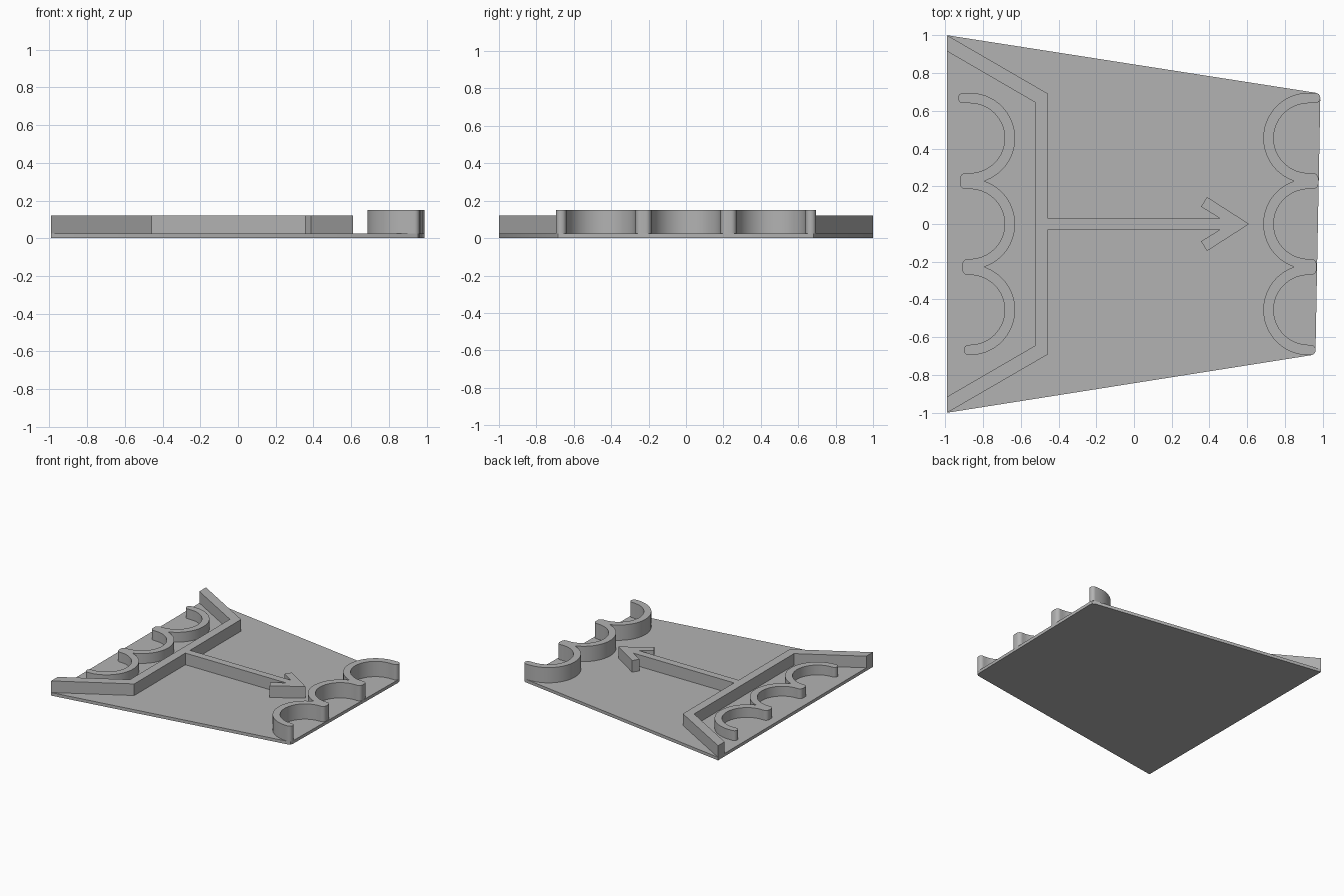
import bpy
import bmesh
from math import asin, cos, pi, radians, sin

cube = bpy.data.objects.get("Cube")
if cube:
    bpy.data.objects.remove(cube, do_unlink=True)

grey = bpy.data.materials.new("plain grey")
grey.use_nodes = True
colour = (0.45, 0.45, 0.45, 1)
grey.diffuse_color = colour
grey.node_tree.nodes["Principled BSDF"].inputs["Base Color"].default_value = colour

BASE = 0.025      # plate thickness
PITCH = 0.455     # spacing of the scallops
OUTER, INNER = 0.24, 0.185


def slab(name, outline, low, high):
    """Extrude a closed flat outline between two heights."""
    bm = bmesh.new()
    face = bm.faces.new([bm.verts.new((x, y, low)) for x, y in outline])
    out = bmesh.ops.extrude_face_region(bm, geom=[face])
    top = [v for v in out["geom"] if isinstance(v, bmesh.types.BMVert)]
    bmesh.ops.translate(bm, verts=top, vec=(0, 0, high - low))
    bmesh.ops.recalc_face_normals(bm, faces=bm.faces)
    mesh = bpy.data.meshes.new(name)
    bm.to_mesh(mesh)
    bm.free()
    mesh.materials.append(grey)
    obj = bpy.data.objects.new(name, mesh)
    bpy.context.collection.objects.link(obj)
    bpy.ops.object.select_all(action="DESELECT")
    obj.select_set(True)
    bpy.context.view_layer.objects.active = obj
    bpy.ops.object.shade_smooth_by_angle(angle=radians(30))
    return obj


def arc(cx, cy, r, start, end, steps):
    angles = [start + (end - start) * i / steps for i in range(steps + 1)]
    return [(cx + r * cos(a), cy + r * sin(a)) for a in angles]


def cap(tip, low, high):
    """Rounded end of a scallop arm, from its lower to its upper edge."""
    r = min(0.03, (high - low) / 2 - 0.001)
    return (arc(tip - r, low + r, r, -pi / 2, 0, 6)
            + arc(tip - r, high - r, r, 0, pi / 2, 6))


def scallops(cx, tips, side):
    """Three joined half rings opening to one side; tips run from -y to +y."""
    cusp = asin(PITCH / 2 / OUTER)
    points = []
    for row in (1, 0, -1):
        start = pi / 2 if row == 1 else pi - cusp
        end = 3 * pi / 2 if row == -1 else pi + cusp
        ring = arc(cx, row * PITCH, OUTER, start, end, 32)
        points += ring if row == 1 else ring[1:]
    for i, tip in enumerate(tips):
        row = i - 1
        low = (row - 1) * PITCH + INNER if i else -PITCH - OUTER
        high = row * PITCH - INNER if i < 3 else PITCH + OUTER
        points += cap(tip, low, high)
        if i < 3:
            points += arc(cx, row * PITCH, INNER, 3 * pi / 2, pi / 2, 32)
    return [(side * x, y) for x, y in points]


# Tapered base plate with softened corners on its narrow end
slab("base_plate",
     [(-0.99, -1), (0.94, -0.695), (0.955, -0.685), (0.962, -0.66),
      (0.987, 0.66), (0.982, 0.683), (0.965, 0.695), (-0.99, 1)], 0, BASE)

# Angled barrier wall joined to the arrow
upper = [(-0.99, 0.915), (-0.99, 1), (-0.455, 0.69), (-0.455, 0.03),
         (0.455, 0.03), (0.355, 0.092), (0.387, 0.143)]
lower = [(x, -y) for x, y in reversed(upper)]
slab("barrier_and_arrow",
     [(-0.525, 0.645)] + upper + [(0.61, 0)] + lower + [(-0.525, -0.645)],
     BASE, 0.12)

# Scalloped walls, the taller one at the narrow end
slab("tall_scallops", scallops(0.925, (0.962, 0.967, 0.977, 0.987), 1), BASE, 0.15)
slab("low_scallops", scallops(0.87, (0.902, 0.91, 0.922, 0.932), -1), BASE, 0.105)
